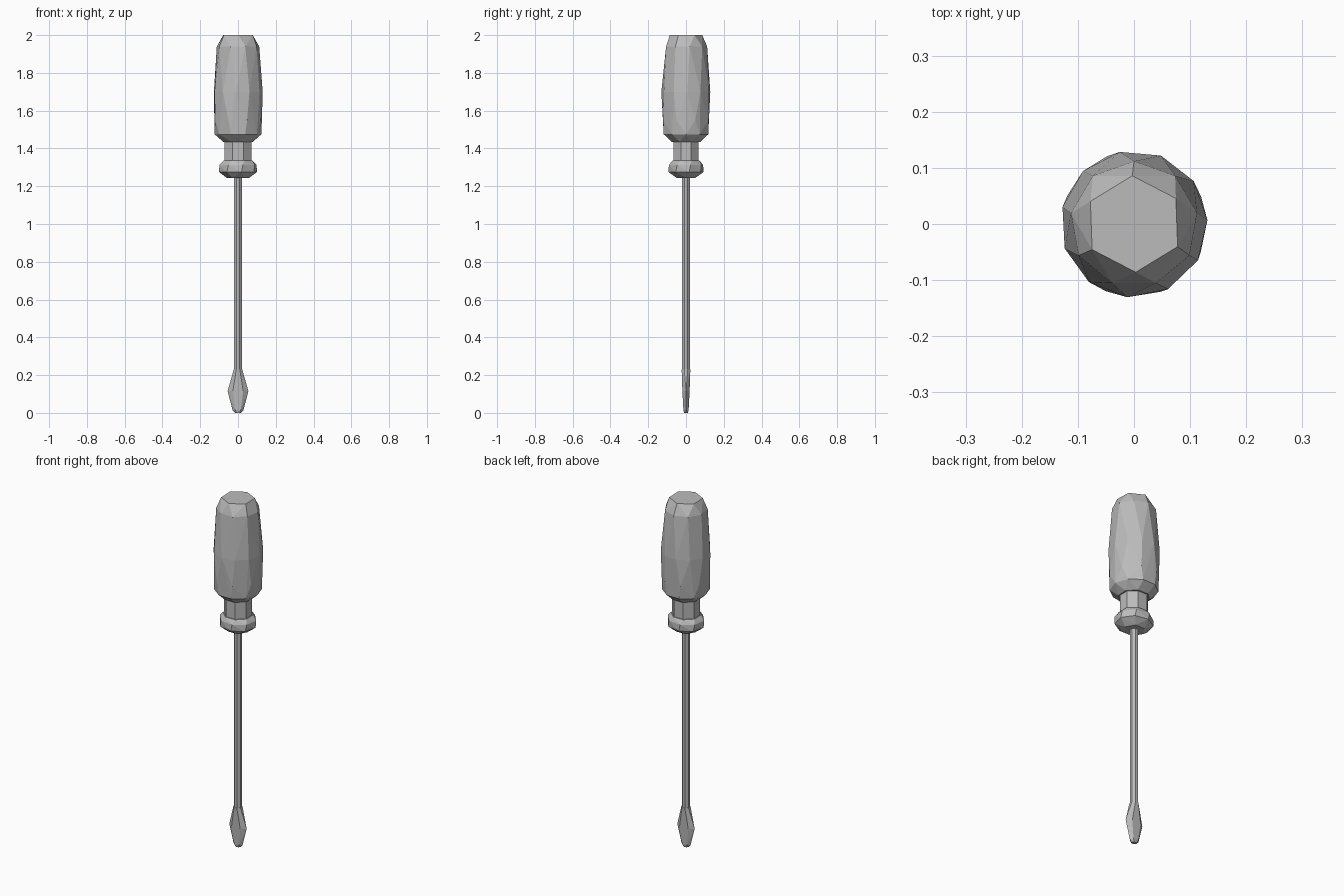
import bpy, bmesh, math

cube = bpy.data.objects.get("Cube")
if cube:
    bpy.data.objects.remove(cube, do_unlink=True)

grey = bpy.data.materials.new("plain grey")
grey.use_nodes = True
colour = (0.5, 0.5, 0.5, 1)
grey.diffuse_color = colour
grey.node_tree.nodes["Principled BSDF"].inputs["Base Color"].default_value = colour


def faceted(name, rings):
    """Convex faceted body around rings of (z, x radius, y radius, sides, turn in degrees)."""
    bm = bmesh.new()
    for z, rx, ry, sides, turn in rings:
        for i in range(sides):
            a = math.tau * i / sides + math.radians(turn)
            bm.verts.new((rx * math.cos(a), ry * math.sin(a), z))
    bmesh.ops.convex_hull(bm, input=bm.verts)
    bmesh.ops.dissolve_limit(bm, angle_limit=math.radians(1),
                             verts=bm.verts, edges=bm.edges)
    bmesh.ops.recalc_face_normals(bm, faces=bm.faces)
    mesh = bpy.data.meshes.new(name)
    bm.to_mesh(mesh)
    bm.free()
    mesh.materials.append(grey)
    obj = bpy.data.objects.new(name, mesh)
    bpy.context.collection.objects.link(obj)
    return obj


# Chunky grip, its rings turned against each other for irregular facets
faceted("grip", [
    (2.00, 0.088, 0.086, 6, 32),
    (1.94, 0.114, 0.112, 9, 10),
    (1.70, 0.131, 0.131, 11, 3),
    (1.55, 0.129, 0.130, 8, 22),
    (1.475, 0.124, 0.124, 10, 0),
    (1.435, 0.083, 0.080, 8, 20),
])

# Narrow neck and flared collar
faceted("neck", [(z, 0.076, 0.072, 8, 22.5) for z in (1.32, 1.445)])
faceted("collar", [
    (1.335, 0.082, 0.078, 8, 22.5),
    (1.312, 0.102, 0.094, 8, 15),
    (1.275, 0.102, 0.094, 8, 10),
    (1.243, 0.058, 0.055, 6, 0),
])

# Thin steel shaft
faceted("shaft", [(z, 0.022, 0.022, 8, 22.5) for z in (0.2, 1.26)])

# Flared flat blade
faceted("blade", [
    (0.23, 0.024, 0.025, 8, 22.5),
    (0.115, 0.055, 0.022, 6, 0),
    (0.015, 0.029, 0.016, 6, 0),
    (0.0, 0.016, 0.012, 6, 0),
])
